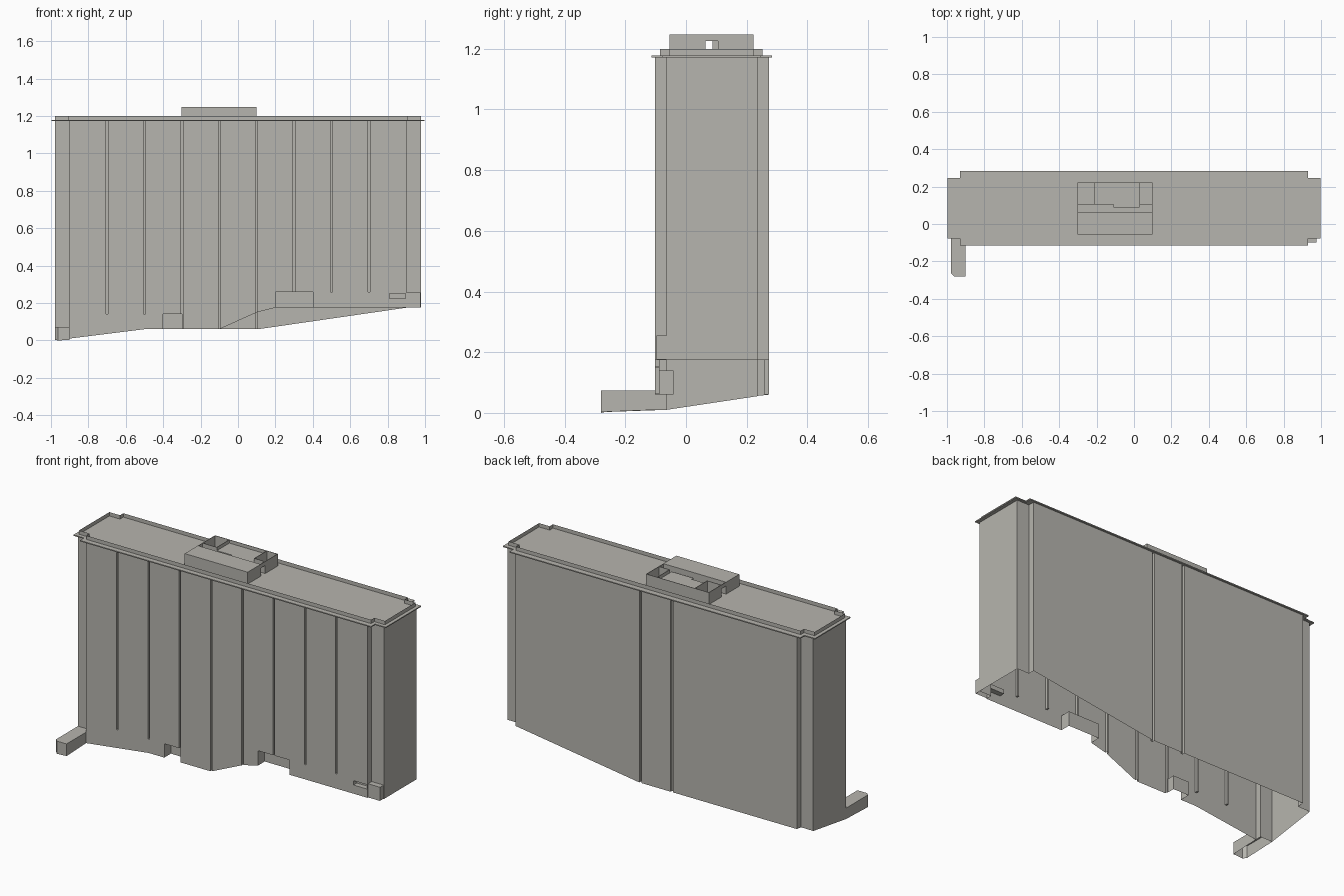
import bpy, bmesh

cube = bpy.data.objects.get("Cube")
if cube:
    bpy.data.objects.remove(cube)

grey = bpy.data.materials.new("warm_grey")
grey.use_nodes = True
COL = (0.47, 0.46, 0.425, 1)
grey.diffuse_color = COL
grey.node_tree.nodes["Principled BSDF"].inputs["Base Color"].default_value = COL

TOP = 1.172      # underside of the cornice
ROOF = 1.178
FRONT, BACK = -0.102, 0.273


def make(name, quads):
    """Mesh object from a list of polygons, welded and cleaned."""
    bm = bmesh.new()
    for q in quads:
        bm.faces.new([bm.verts.new(p) for p in q])
    bmesh.ops.remove_doubles(bm, verts=bm.verts[:], dist=1e-5)
    bmesh.ops.dissolve_degenerate(bm, edges=bm.edges[:], dist=1e-5)
    me = bpy.data.meshes.new(name)
    bm.to_mesh(me)
    bm.free()
    me.materials.append(grey)
    ob = bpy.data.objects.new(name, me)
    bpy.context.collection.objects.link(ob)
    return ob


def wall(path, top):
    """Sheet wall along (x, y, bottom) points, counter-clockwise from above."""
    return [[a, b, (b[0], b[1], top), (a[0], a[1], top)]
            for a, b in zip(path, path[1:])]


def prism(plan, z0, z1, floor=True):
    ring = [(x, y, z0) for x, y in plan]
    faces = wall(ring + ring[:1], z1) + [[(x, y, z1) for x, y in plan]]
    return faces + ([ring[::-1]] if floor else [])


def box(x0, x1, y0, y1, z0, z1):
    return prism([(x0, y0), (x1, y0), (x1, y1), (x0, y1)], z0, z1)


def cross_plan(x, xi, y0, y1, step):
    """Rectangle with a square notch at each corner."""
    a, b = y0 + step, y1 - step
    return [(-xi, y0), (xi, y0), (xi, a), (x, a), (x, b), (xi, b), (xi, y1),
            (-xi, y1), (-xi, b), (-x, b), (-x, a), (-xi, a)]


# Front wall: relief of joints, alcoves and a slot over a stepped base line
BASE = [(-0.9, 0.01), (-0.5, 0.06), (-0.1, 0.06), (0.1, 0.15), (0.2, 0.175), (0.9, 0.175)]
ALCOVES = [(-0.4, -0.3, 0, 0.14), (0.2, 0.4, 0, 0.26), (0.81, 0.895, 0.225, 0.25)]
JOINTS = {-0.7: 0.14, -0.5: 0.14, -0.3: 0, -0.1: 0, 0.1: 0, 0.3: 0.26, 0.5: 0.26, 0.7: 0.26}
HALF, DEEP = 0.005, 0.014


def base(x):
    for (xa, za), (xb, zb) in zip(BASE, BASE[1:]):
        if x <= xb:
            return za + (zb - za) * (x - xa) / (xb - xa)
    return BASE[-1][1]


def depth(x, z):
    for x0, x1, z0, z1 in ALCOVES:
        if x0 < x < x1 and z0 < z < z1:
            return 0.06 if z0 == 0 else 0.03
    for jx, jz in JOINTS.items():
        if abs(x - jx) < HALF and z > jz:
            return DEEP
    return 0


xs = {x for x, _ in BASE} | {v for a in ALCOVES for v in a[:2]}
xs |= {j + s for j in JOINTS for s in (-HALF, HALF)}
xs = sorted(xs)
zs = [0, 0.14, 0.225, 0.25, 0.26, TOP]


def front_point(x, d, z):
    return (x, FRONT + d, max(z, base(x)))


def cell(i, j):
    return depth((xs[i] + xs[i + 1]) / 2, (zs[j] + zs[j + 1]) / 2)


shell = []
for i, (xa, xb) in enumerate(zip(xs, xs[1:])):
    for j, (za, zb) in enumerate(zip(zs, zs[1:])):
        if max(base(xa), base(xb)) >= zb and min(base(xa), base(xb)) >= zb:
            continue
        d = cell(i, j)
        P = front_point
        shell.append([P(xa, d, za), P(xb, d, za), P(xb, d, zb), P(xa, d, zb)])
        if i + 2 < len(xs) and cell(i + 1, j) != d and base(xb) < zb:
            e = cell(i + 1, j)
            shell.append([P(xb, d, za), P(xb, e, za), P(xb, e, zb), P(xb, d, zb)])
        if j + 2 < len(zs) and cell(i, j + 1) != d:
            e = cell(i, j + 1)
            shell.append([P(xa, d, zb), P(xb, d, zb), P(xb, e, zb), P(xa, e, zb)])

# Ends and back wall, with two joints in the back
path = [(0.9, FRONT, 0.175), (0.9, -0.065, 0.175), (0.978, -0.065, 0.175),
        (0.978, 0.235, 0.175), (0.9, 0.235, 0.175), (0.9, BACK, 0.175)]
for jx in (0.1, -0.1):
    path += [(jx + s * 0.007, BACK - d, 0.06)
             for s, d in ((1, 0), (1, DEEP), (-1, DEEP), (-1, 0))]
path += [(-0.9, BACK, 0.06), (-0.9, 0.235, 0.056), (-0.978, 0.235, 0.055),
         (-0.978, -0.065, 0.01), (-0.9, -0.065, 0.01), (-0.9, FRONT, 0.01)]
make("outer_walls", shell + wall(path, TOP))

# Cornice slab and thin parapet
make("cornice_roof", prism(cross_plan(0.998, 0.93, -0.114, 0.284, 0.037), TOP, ROOF))
rim = [(x, y, ROOF) for x, y in cross_plan(0.978, 0.91, -0.085, 0.252, 0.03)]
make("parapet", wall(rim + rim[:1], 1.2))

# Rooftop housing: front block, passage, middle block and two open wells
CAP, LINTEL = 1.247, 1.225
L, R, B = -0.302, 0.1, 0.222
make("housing_front", box(L, R, -0.055, 0.065, ROOF, CAP))
make("housing_middle", prism([(-0.21, 0.105), (-0.11, 0.105), (-0.11, 0.088), (0.03, 0.088),
                              (0.03, B - 0.002), (-0.21, B - 0.002)], ROOF, 1.228))
make("housing_back", box(L, R, B - 0.003, B, ROOF, CAP))
for name, x, xi in (("left", R, 0.03), ("right", L, -0.21)):
    lo, hi = (x - 0.003, x) if x > 0 else (x, x + 0.003)
    make("housing_end_" + name, box(lo, hi, 0.105, B, ROOF, CAP))
    make("housing_lintel_" + name, box(lo, hi, 0.065, 0.105, LINTEL, CAP))
    make("well_front_" + name, box(min(x, xi), max(x, xi), 0.105, 0.108, ROOF, CAP))
    make("well_side_" + name, box(xi - 0.0015, xi + 0.0015, 0.105, B, ROOF, CAP))

# Low projecting trough at the front right corner, open below
plan = [(-0.978, -0.065, 0.01), (-0.978, -0.265, 0.003), (-0.962, -0.28, 0),
        (-0.9, -0.28, 0.003), (-0.9, -0.1, 0.01), (-0.9, -0.065, 0.01)]
make("corner_trough", wall(plan, 0.073) + [[(x, y, 0.073) for x, y, _ in plan]])

# Small infill at the front left corner
make("corner_infill", prism([(0.9, -0.098), (0.976, -0.098), (0.976, -0.065), (0.9, -0.065)],
                            0.176, 0.255, floor=False))
